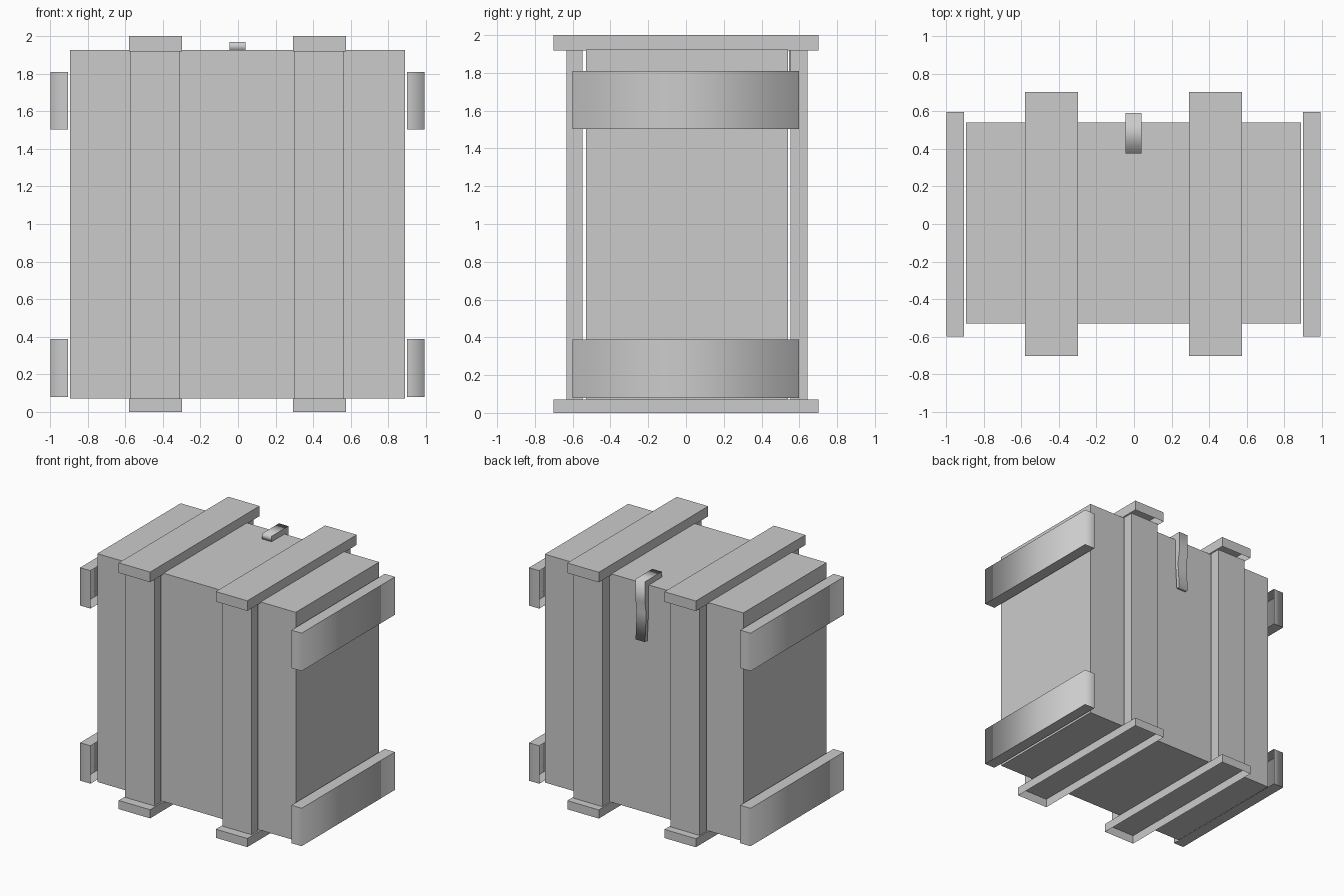
import bpy, bmesh
from mathutils import Vector

cube = bpy.data.objects.get("Cube")
if cube:
    bpy.data.objects.remove(cube, do_unlink=True)

grey = bpy.data.materials.new("plain grey")
grey.use_nodes = True
colour = (0.6, 0.6, 0.6, 1)
grey.diffuse_color = colour
grey.node_tree.nodes["Principled BSDF"].inputs["Base Color"].default_value = colour


def finish(name, bm):
    mesh = bpy.data.meshes.new(name)
    bm.to_mesh(mesh)
    bm.free()
    mesh.materials.append(grey)
    obj = bpy.data.objects.new(name, mesh)
    bpy.context.collection.objects.link(obj)
    return obj


def box(name, xs, ys, zs, open_side=None, rounded_ends=False):
    """Box between limits; open_side removes the face pointing that way."""
    bm = bmesh.new()
    bmesh.ops.create_cube(bm, size=1)
    lows, highs = (Vector(v) for v in zip(xs, ys, zs))
    for v in bm.verts:
        v.co = (lows + highs) / 2 + v.co * (highs - lows)
    bm.normal_update()
    if open_side:
        away = [f for f in bm.faces if f.normal.dot(Vector(open_side)) > 0.9]
        bmesh.ops.delete(bm, geom=away, context='FACES')
    if rounded_ends:
        # Blend the shading only across the upright corners
        for e in bm.edges:
            along = e.verts[0].co - e.verts[1].co
            e.smooth = abs(along.z) > abs(along.x) + abs(along.y)
        for f in bm.faces:
            f.smooth = True
    return finish(name, bm)


# Crate body
box("crate_body", (-0.893, 0.89), (-0.53, 0.54), (0.071, 1.925))

# Cross bars over the lid and under the floor, hollow below
for side, xs in (("right", (-0.58, -0.298)), ("left", (0.292, 0.575))):
    box(side + "_top_bar", xs, (-0.702, 0.702), (1.918, 2), (0, 0, -1))
    box(side + "_bottom_bar", xs, (-0.702, 0.702), (0, 0.07), (0, 0, -1))

# Upright battens on front and back, hollow toward the body
for side, xs in (("right", (-0.571, -0.309)), ("left", (0.302, 0.563))):
    box(side + "_front_batten", xs, (-0.632, -0.548), (0.071, 1.92), (0, 1, 0))
    box(side + "_back_batten", xs, (0.552, 0.642), (0.071, 1.92), (0, -1, 0))

# Planks on both ends, hollow toward the body
for side, s, xs in (("right", -1, (-0.998, -0.905)), ("left", 1, (0.9, 0.992))):
    for level, zs in (("lower", (0.08, 0.388)), ("upper", (1.502, 1.81))):
        box(f"{side}_{level}_plank", xs, (-0.6, 0.597), zs, (-s, 0, 0), True)

# Latch hooked over the back edge of the lid
profile = [(0.375, 1.92), (0.375, 1.97), (0.59, 1.97), (0.59, 1.8), (0.575, 1.7),
           (0.59, 1.48), (0.56, 1.48), (0.545, 1.7), (0.545, 1.92)]
bm = bmesh.new()
face = bm.faces.new([bm.verts.new((-0.045, y, z)) for y, z in profile])
ext = bmesh.ops.extrude_face_region(bm, geom=[face])
bmesh.ops.translate(bm, vec=(0.085, 0, 0),
                    verts=[g for g in ext["geom"] if isinstance(g, bmesh.types.BMVert)])
bmesh.ops.recalc_face_normals(bm, faces=bm.faces)
for f in bm.faces:
    f.smooth = abs(f.normal.x) < 0.5
for e in bm.edges:
    e.smooth = all(f.smooth for f in e.link_faces)
finish("latch", bm)
